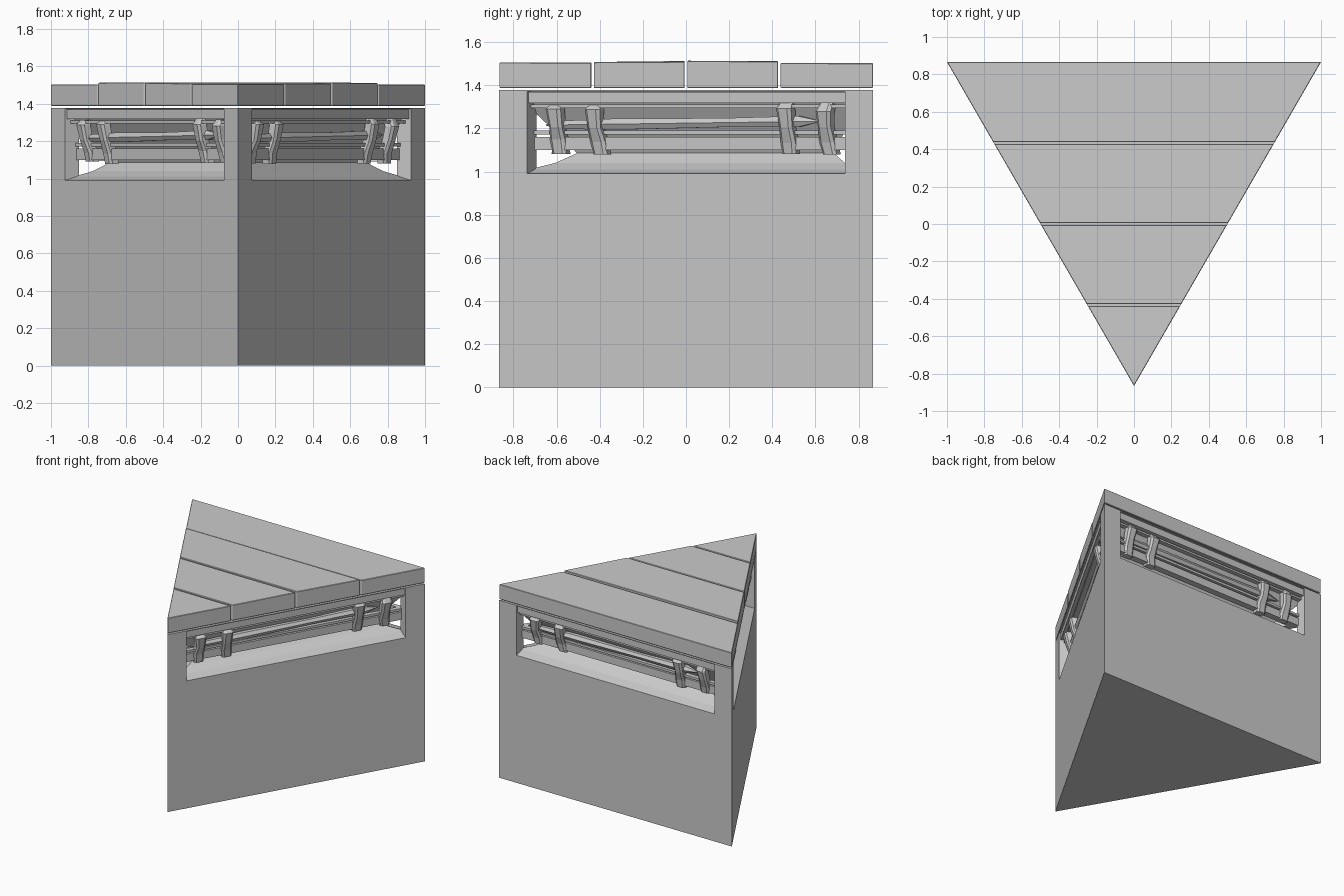
import bpy, bmesh, math, random
from mathutils import Vector

if "Cube" in bpy.data.objects:
    bpy.data.objects.remove(bpy.data.objects["Cube"])

random.seed(4)
R3 = math.sqrt(3)
CENTRE = Vector((0, R3 / 2 - 1 / R3, 0))
APOTHEM = 1 / R3
SIDES = {"back": 90, "left": 210, "right": 330}


def add_mesh(name, verts, faces, bevel=0):
    me = bpy.data.meshes.new(name)
    me.from_pydata([tuple(v) for v in verts], [], faces)
    bm = bmesh.new()
    bm.from_mesh(me)
    bmesh.ops.recalc_face_normals(bm, faces=bm.faces)
    bm.to_mesh(me)
    bm.free()
    ob = bpy.data.objects.new(name, me)
    bpy.context.collection.objects.link(ob)
    if bevel:
        m = ob.modifiers.new("bevel", 'BEVEL')
        m.width = bevel
        m.segments = 1
    return ob


def loft(name, rings, bevel=0):
    """Closed skin through rings of equal point count."""
    n = len(rings[0])
    verts = [p for r in rings for p in r]
    faces = [tuple(range(n)), tuple(range(len(verts) - n, len(verts)))]
    for k in range(len(rings) - 1):
        for i in range(n):
            j = (i + 1) % n
            faces.append((k * n + i, k * n + j, (k + 1) * n + j, (k + 1) * n + i))
    return add_mesh(name, verts, faces, bevel)


def frame(angle):
    """Maps (along side, depth inward, height) to world space."""
    a = math.radians(angle)
    n = Vector((math.cos(a), math.sin(a), 0))
    t = Vector((-n.y, n.x, 0))
    return lambda s, d, z: CENTRE + t * s + n * (APOTHEM - d) + Vector((0, 0, z))


# triangular body
tri = [(-1, R3 / 2), (0, -R3 / 2), (1, R3 / 2)]
body = loft("body", [[(x, y, z) for x, y in tri] for z in (0, 1.378)])

# niche profile: curved sill below, back panel leaning outward at the top
NICHE = [(-0.05, 0.985), (0, 0.99), (0.07, 1.01), (0.13, 1.04), (0.18, 1.085),
         (0.165, 1.12), (0.03, 1.372), (-0.05, 1.372)]
for side, ang in SIDES.items():
    P = frame(ang)
    cut = loft(side + "_niche_cutter", [[P(s, d, z) for d, z in NICHE] for s in (-0.85, 0.85)])
    cut.hide_render = True
    cut.hide_set(True)
    m = body.modifiers.new("niche", 'BOOLEAN')
    m.object = cut
    m.operation = 'DIFFERENCE'
    m.solver = 'EXACT'

# top planks, cut to the triangle with narrow gaps
half = lambda y: (y + R3 / 2) / R3
step = R3 / 4
for i, top in enumerate((1.507, 1.51, 1.512, 1.505)):
    y0 = -R3 / 2 + i * step + (0.006 if i else 0)
    y1 = -R3 / 2 + (i + 1) * step - (0.006 if i < 3 else 0)
    if i:
        out = [(-half(y0), y0), (half(y0), y0), (half(y1), y1), (-half(y1), y1)]
    else:
        out = [(0, y0), (half(y1), y1), (-half(y1), y1)]
    lift = [random.uniform(-0.003, 0.003) for _ in out]
    loft(f"top_plank_{i + 1}", [[(x, y, 1.387) for x, y in out],
                                [(x, y, top + l) for (x, y), l in zip(out, lift)]], 0.003)

# slats, pole and straps inside each niche
SLATS = {"header_slat": (0.012, 0.05, 1.318, 1.37), "upper_slat": (0.035, 0.07, 1.295, 1.31),
         "middle_slat": (0.065, 0.10, 1.172, 1.19), "lower_slat": (0.07, 0.12, 1.10, 1.16)}
STRAP = [(0.035, 1.315, 0.032), (0.012, 1.285, 0.04), (0.030, 1.21, 0.034),
         (0.055, 1.14, 0.04), (0.065, 1.085, 0.036)]
POLE = [(-0.79, 0.004), (-0.70, 0.022), (-0.40, 0.03), (0.15, 0.024), (0.56, 0.03), (0.67, 0.003)]
for side, ang in SIDES.items():
    P = frame(ang)
    for name, (d0, d1, z0, z1) in SLATS.items():
        loft(f"{side}_{name}", [[P(s, d0, z0), P(s, d1, z0), P(s, d1, z1), P(s, d0, z1)]
                                for s in (-0.85, 0.85)])
    rings = []
    for s, r in POLE:
        rings.append([P(s, 0.075 + r * math.cos(k * math.pi / 3),
                        1.225 + 0.012 * s + r * math.sin(k * math.pi / 3)) for k in range(6)])
    loft(side + "_pole", rings)
    for i, s0 in enumerate((-0.72, -0.51, 0.51, 0.72)):
        rings = []
        for d, z, w in STRAP:
            s = s0 + random.uniform(-0.008, 0.008)
            z += random.uniform(-0.008, 0.008)
            rings.append([P(s - w, d + 0.012, z), P(s - w * 0.6, d, z), P(s + w * 0.6, d, z),
                          P(s + w, d + 0.012, z), P(s + w, d + 0.05, z), P(s - w, d + 0.05, z)])
        loft(f"{side}_strap_{i + 1}", rings)
